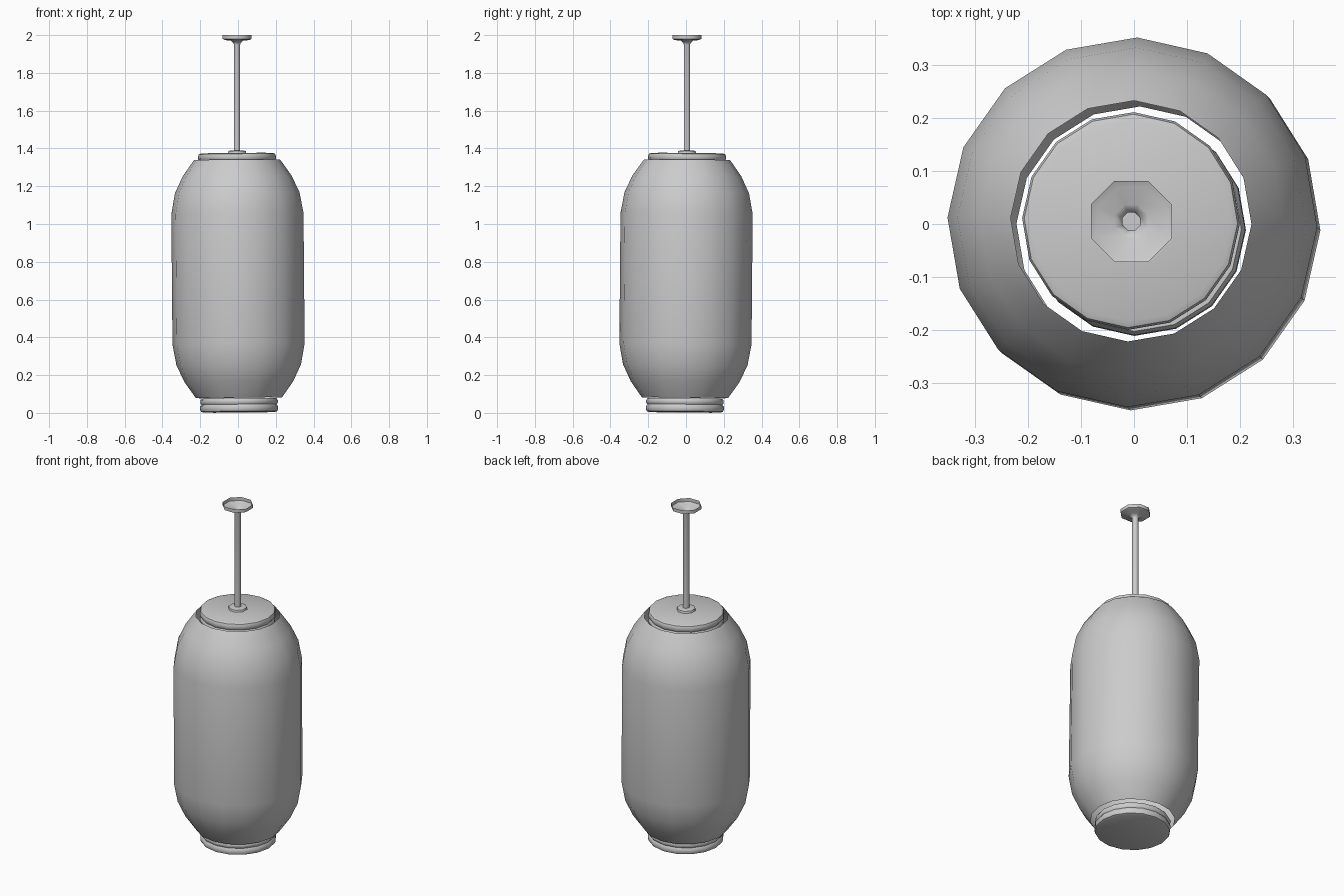
import bpy, bmesh, math
from mathutils import Matrix

if "Cube" in bpy.data.objects:
    bpy.data.objects.remove(bpy.data.objects["Cube"])

MID = 0.70          # pivot height of the slightly tilted lantern body
TILT = math.radians(-0.5)


def lathe(name, profile, sides, turn, smooth=40):
    """Spin (radius, z) points around z; radius 0 closes to a pole."""
    bm = bmesh.new()
    rings = []
    for r, z in profile:
        if r == 0:
            rings.append([bm.verts.new((0, 0, z))])
        else:
            rings.append([bm.verts.new((r * math.cos(turn + math.tau * i / sides),
                                        r * math.sin(turn + math.tau * i / sides), z))
                          for i in range(sides)])
    for a, b in zip(rings, rings[1:]):
        for i in range(sides):
            j = (i + 1) % sides
            corners = [a[i % len(a)], a[j % len(a)], b[j % len(b)], b[i % len(b)]]
            bm.faces.new(list(dict.fromkeys(corners)))
    bmesh.ops.recalc_face_normals(bm, faces=bm.faces)
    mesh = bpy.data.meshes.new(name)
    bm.to_mesh(mesh)
    bm.free()
    obj = bpy.data.objects.new(name, mesh)
    bpy.context.collection.objects.link(obj)
    bpy.ops.object.select_all(action='DESELECT')
    obj.select_set(True)
    bpy.context.view_layer.objects.active = obj
    bpy.ops.object.shade_smooth_by_angle(angle=math.radians(smooth))
    return obj


def tilt(obj):
    """Lean a body part about the shared pivot."""
    obj.data.transform(Matrix.Translation((0, 0, MID))
                       @ Matrix.Rotation(TILT, 4, 'X') @ Matrix.Rotation(TILT, 4, 'Y')
                       @ Matrix.Translation((0, 0, -MID)))


turn = math.radians(-1.5)

# Paper shade: open at both ends, lower half mirrored upward
half = [(0.228, 0.08), (0.288, 0.165), (0.33, 0.255), (0.35, 0.365)]
shade = half + [(r, 1.42 - z) for r, z in reversed(half)]
tilt(lathe("paper_shade", shade, 16, turn))

# Grooved end caps, set inside the openings
cap = [(0, 0.003), (0.19, 0.003), (0.202, 0.008), (0.206, 0.018), (0.206, 0.034),
       (0.199, 0.044), (0.205, 0.053), (0.205, 0.066), (0.198, 0.076), (0, 0.076)]
tilt(lathe("bottom_cap", cap, 16, turn))
tilt(lathe("top_cap", [(r, 1.378 - z) for r, z in cap], 16, turn))

# Hanging rod with its foot and the hollow ceiling cup
rod = [(0.083, 2.0), (0.083, 1.98), (0.07, 1.974), (0.034, 1.97), (0.02, 1.958),
       (0.018, 1.95), (0.018, 1.39), (0.034, 1.39), (0.05, 1.386), (0.055, 1.365)]
hanger = lathe("hanging_rod", rod, 8, math.radians(22.5), 50)
hanger.location = (-0.005, 0.005, 0)
